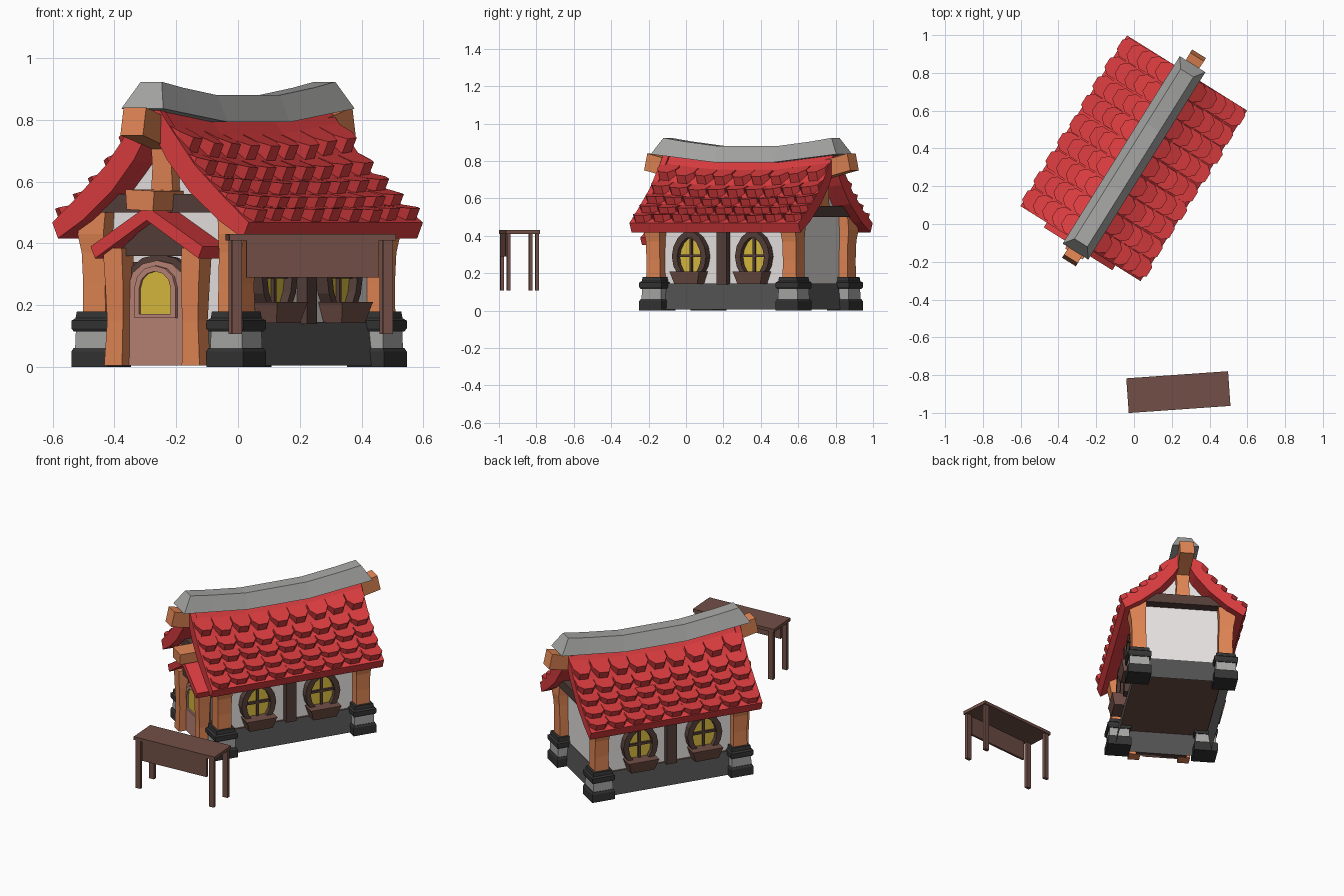
import bpy, bmesh, math, random
from mathutils import Matrix, Vector

if "Cube" in bpy.data.objects:
    bpy.data.objects.remove(bpy.data.objects["Cube"])
random.seed(4)

def mat(name, r, g, b):
    m = bpy.data.materials.new(name)
    m.diffuse_color = (r, g, b, 1)
    m.use_nodes = True
    m.node_tree.nodes["Principled BSDF"].inputs["Base Color"].default_value = m.diffuse_color
    return m

RED = mat("roof red", .71, .046, .05)
GREY = mat("light stone", .38, .38, .375)
STONE = mat("wall stone", .085, .085, .085)
DARK = mat("dark stone", .034, .034, .034)
ORANGE = mat("orange timber", .75, .235, .088)
BROWN = mat("brown wood", .165, .078, .061)
DWOOD = mat("dark wood", .09, .05, .042)
ROSE = mat("door rose", .49, .23, .18)
YELLOW = mat("window yellow", .70, .50, .052)
WHITE = mat("plaster white", .82, .79, .78)

# House frame (u right, v back, z up) is turned on the ground; so is the table
HOUSE = Matrix.Translation((0, .35, 0)) @ Matrix.Rotation(math.radians(-32), 4, 'Z')
TABLE = Matrix.Translation((.235, -.89, 0)) @ Matrix.Rotation(math.radians(4), 4, 'Z')

def finish(bm, name, m, M=HOUSE):
    bmesh.ops.recalc_face_normals(bm, faces=bm.faces[:])
    bm.transform(M)
    me = bpy.data.meshes.new(name)
    bm.to_mesh(me)
    bm.free()
    me.materials.append(m)
    o = bpy.data.objects.new(name, me)
    bpy.context.collection.objects.link(o)
    return o

def add_loft(bm, loops, caps=True):
    """Skin a list of equal-length closed loops."""
    vs = [[bm.verts.new(p) for p in lp] for lp in loops]
    n = len(vs[0])
    for a, b in zip(vs, vs[1:]):
        for i in range(n):
            j = (i + 1) % n
            bm.faces.new((a[i], a[j], b[j], b[i]))
    if caps:
        bm.faces.new(vs[0])
        bm.faces.new(vs[-1])

def loft(name, loops, m, M=HOUSE, caps=True):
    bm = bmesh.new()
    add_loft(bm, loops, caps)
    return finish(bm, name, m, M)

def put(p, d, axis):
    return (d, p[0], p[1]) if axis == 'u' else (p[0], d, p[1])

def prism(name, pts, axis, a, b, m):
    """Extrude a (horizontal, z) outline along u or v."""
    return loft(name, [[put(p, d, axis) for p in pts] for d in (a, b)], m)

def ring(name, outer, inner, axis, a, b, m):
    path = ((outer, a), (outer, b), (inner, b), (inner, a), (outer, a))
    return loft(name, [[put(p, d, axis) for p in o] for o, d in path], m, caps=False)

def box(name, u0, u1, v0, v1, z0, z1, m, M=HOUSE):
    return loft(name, [[(u0, v0, z), (u1, v0, z), (u1, v1, z), (u0, v1, z)] for z in (z0, z1)], m, M)

def square(u, v, z, h, k=None):
    k = h if k is None else k
    return [(u - h, v - k, z), (u + h, v - k, z), (u + h, v + k, z), (u - h, v + k, z)]

def arch(h, z0, z1, rise):
    """Arched outline, half width h."""
    return [(-h, z0)] + [(-h * math.cos(math.pi * i / 6), z1 - rise + rise * math.sin(math.pi * i / 6))
                         for i in range(7)] + [(h, z0)]

# ---- stone base, floor and plaster walls
loft("stone_base", [square(0, 0, .005, .285, .445), square(0, 0, .145, .265, .425)], STONE, caps=False)
box("floor", -.262, .262, -.42, .42, .132, .144, BROWN)
prism("plaster_walls", [(-.25, .14), (.25, .14), (.25, .472), (.12, .6), (0, .74), (-.12, .6), (-.25, .472)],
      'v', -.42, .42, WHITE)

# ---- corner posts on stone blocks
for su, sn in ((-1, "left"), (1, "right")):
    for sv, vn in ((-1, "front"), (1, "back")):
        u, v, n = su * .258 + .004, sv * .43, vn + "_" + sn
        loft(n + "_foot", [square(u, v, 0, .07), square(u, v, .05, .07), square(u, v, .062, .064)], DARK)
        loft(n + "_block", [square(u, v, .06, .061), square(u, v, .125, .059)], GREY)
        loft(n + "_cap", [square(u, v, .115, .064), square(u, v, .125, .07), square(u, v, .15, .07),
                          square(u, v, .158, .06), square(u, v, .18, .057)], DARK)
        loft(n + "_post", [square(u, v, .17, .043), square(u, v, .27, .042),
                           square(u + su * .004, v, .37, .043), square(u + su * .01, v, .43, .049),
                           square(u, v, .508, .044)], ORANGE)

# ---- gable timbers at both ends
for sv, vn in ((-1, "front"), (1, "back")):
    box(vn + "_cross_beam", -.25, .25, sv * .45 - .03, sv * .45 + .03, .5, .56, DWOOD)
    loft(vn + "_king_post", [square(0, sv * .43, .55, .042, .035), square(0, sv * .43, .65, .036, .035),
                             square(0, sv * .43, .76, .045, .035)], ORANGE)
    loft(vn + "_ridge_beam", [[(-h, sv * v, z - .045), (h, sv * v, z - .045),
                               (h, sv * (v - .02), z + .045), (-h, sv * (v - .02), z + .045)]
                              for v, z, h in ((.42, .74, .035), (.65, .795, .043))], ORANGE)
prism("beam_end", [(-.05, .51), (.05, .505), (.055, .57), (-.055, .575)], 'v', -.42, -.6, ORANGE)

# ---- main roof: concave slope that lifts towards the gables
PROF = [(0, .82), (.085, .715), (.17, .615), (.28, .525), (.375, .468)]
VS = [-.53, -.36, -.19, .19, .36, .53]

def lift(v):
    return .045 * max(0, (abs(v) - .19) / .36)

def roof_z(u, v):
    for (a, za), (b, zb) in zip(PROF, PROF[1:]):
        if u <= b or b == .375:
            return za + (zb - za) * (u - a) / (b - a) + lift(v) * (1 - u / .375)

def slab_section(s, v, up):
    top = [(s * u, v, roof_z(u, v) + up * (u < .3)) for u, _ in PROF]
    low = [(s * (u - .022 * (u > 0)), v, roof_z(u, v) - .085 + .09 * u) for u, _ in reversed(PROF)]
    return top + low

for s, sn in ((-1, "left"), (1, "right")):
    loft(sn + "_roof_slab", [slab_section(s, v, 0) for v in VS], RED)
    loft("front_%s_bargeboard" % sn, [slab_section(s, -v, .015) for v in (.5, .535)], RED)

    # overlapping rows of thick tiles with clipped lower corners
    bm = bmesh.new()
    edges = [.05, .125, .185, .243, .305, .368]
    for r, (ua, ub) in enumerate(zip(edges, edges[1:])):
        n = 9
        w = 1.06 / n
        for i in range(n):
            vc = -.53 + w * (i + .5) + random.uniform(-.003, .003)
            end = ub + random.uniform(-.004, .004)
            start = ua - .012
            h = w * .475
            d0, d1 = -.012 + .003 * r, .05 - .002 * r
            shape = [(-h, 0), (h, 0), (h, .66), (h * .5, 1), (-h * .5, 1), (-h, .66)]
            loops = []
            for under in (True, False):
                lp = []
                for dv, t in shape:
                    u, v = start + (end - start) * t, vc + dv
                    d = -.014 if under else d0 + (d1 - d0) * t
                    lp.append((s * (u + d * .42), v, roof_z(u, v) + d * .92))
                loops.append(lp)
            add_loft(bm, loops)
    finish(bm, sn + "_roof_tiles", RED)

# ---- stone ridge cap
caps = []
for vb, vt in ((-.585, -.53), (-.41, -.4), (-.19, -.19), (.19, .19), (.41, .4), (.585, .53)):
    z = lift(vb) * .88
    caps.append([(-.08, vb, .793 + z), (-.04, vt, .88 + z), (.04, vt, .88 + z), (.08, vb, .793 + z)])
loft("ridge_cap", caps, GREY)

# ---- side windows, flower boxes and studs
def oval(v, z, a, b):
    return [(v + a * math.cos(t), z + b * math.sin(t) * (1 - .08 * math.cos(2 * t)))
            for t in (2 * math.pi * i / 14 for i in range(14))]

for s, sn in ((-1, "left"), (1, "right")):
    box(sn + "_wall_stud", s * .268 - .02, s * .268 + .02, -.04, .022, .14, .48, DWOOD)
    for k, v in enumerate((-.212, .186)):
        n = "%s_window_%d" % (sn, k + 1)
        ring(n + "_frame", oval(v, .29, .108, .128), oval(v, .285, .075, .098), 'u', s * .245, s * .292, DWOOD)
        prism(n + "_pane", oval(v, .285, .08, .102), 'u', s * .254, s * .262, YELLOW)
        prism(n + "_upright", [(v - .007, .18), (v + .007, .18), (v + .007, .39), (v - .007, .39)],
              'u', s * .26, s * .275, DWOOD)
        prism(n + "_crossbar", [(v - .08, .287), (v + .08, .287), (v + .08, .301), (v - .08, .301)],
              'u', s * .26, s * .275, DWOOD)
        loft(n + "_flower_box", [square(s * .29, v, .142, .034, .072), square(s * .294, v, .2, .044, .09),
                                 square(s * .294, v, .21, .046, .095)], BROWN)

# ---- front door
box("door_surround", -.15, .15, -.475, -.447, .005, .34, DWOOD)
prism("door_arch", arch(.125, .005, .365, .09), 'v', -.485, -.46, DWOOD)
prism("door", arch(.108, .005, .345, .08), 'v', -.495, -.47, ROSE)
ring("door_window_frame", arch(.078, .158, .328, .07), arch(.06, .172, .31, .056), 'v', -.49, -.508, ROSE)
prism("door_window", arch(.063, .17, .312, .058), 'v', -.49, -.499, YELLOW)

# ---- porch with its own small roof
prism("porch_gable", [(-.15, .36), (.15, .36), (0, .485)], 'v', -.515, -.42, DWOOD)
prism("porch_roof", [(-.21, .39), (.004, .52), (.218, .39), (.201, .352), (.004, .475), (-.193, .352)],
      'v', -.565, -.40, RED)
for s, sn in ((-1, "left"), (1, "right")):
    loft(sn + "_porch_post", [square(s * .148 + .008, -.505, .005, .034), square(s * .143 + .008, -.505, .15, .03),
                              square(s * .145 + .008, -.505, .28, .034), square(s * .15 + .008, -.505, .385, .036)],
         ORANGE)

# ---- table standing apart from the house
box("table_top", -.27, .27, -.092, .092, .41, .43, BROWN, TABLE)
box("table_apron", -.215, .215, -.09, -.076, .29, .412, BROWN, TABLE)
for su, sn in ((-1, "left"), (1, "right")):
    for sv, vn in ((-1, "front"), (1, "back")):
        u, v = su * .245, sv * .076
        box("table_%s_%s_leg" % (vn, sn), u - .016, u + .016, v - .01, v + .01, .107, .412, BROWN, TABLE)
